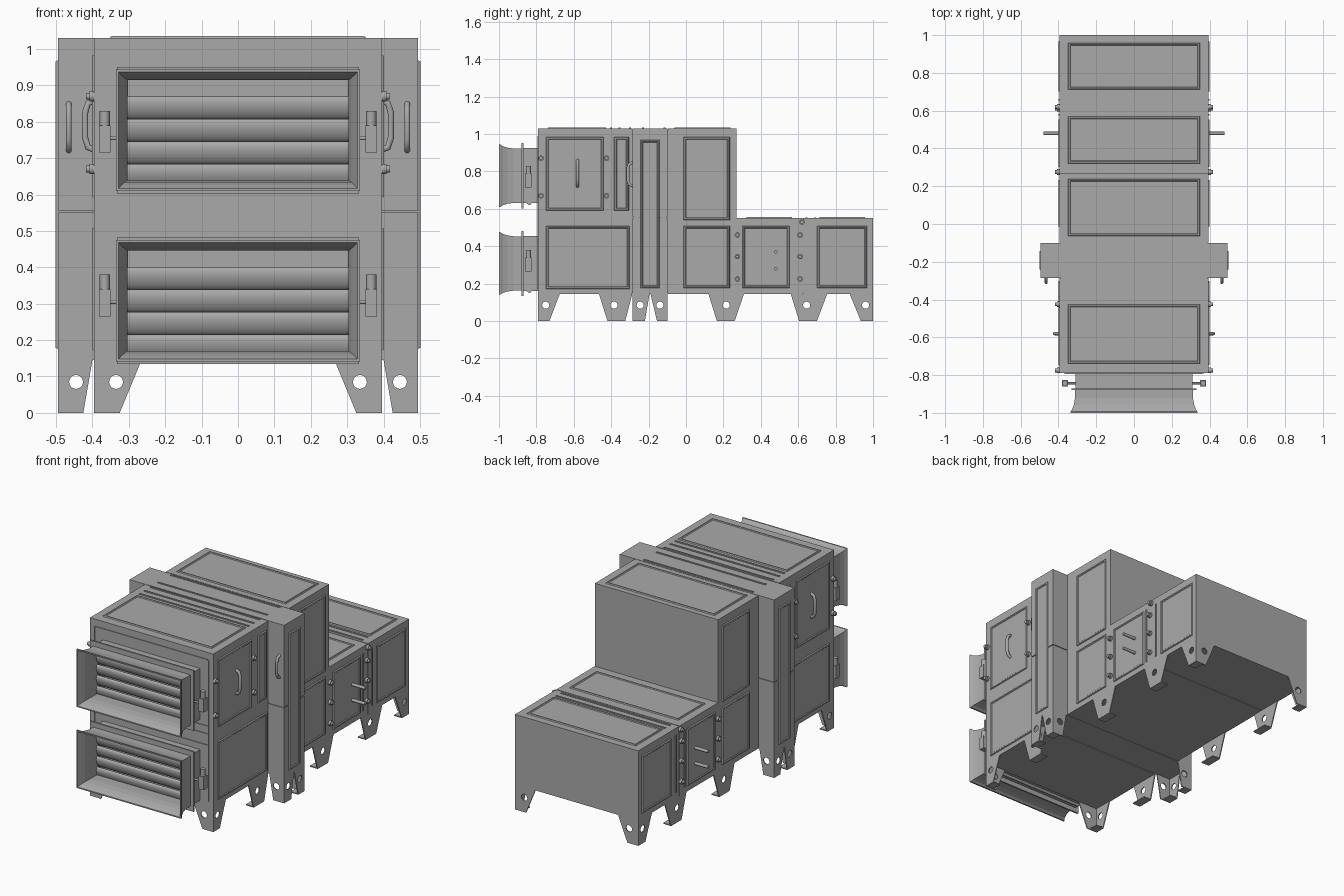
import bpy, bmesh, math
from mathutils import Matrix, Vector

cube = bpy.data.objects.get("Cube")
if cube:
    bpy.data.objects.remove(cube, do_unlink=True)

grey = bpy.data.materials.new("painted grey metal")
grey.use_nodes = True
COLOUR = (0.4, 0.4, 0.4, 1)
grey.diffuse_color = COLOUR
grey.node_tree.nodes["Principled BSDF"].inputs["Base Color"].default_value = COLOUR


def frame(u, v, w, origin):
    """Matrix taking local (u, v, w) to the world."""
    m = Matrix((u, v, w)).transposed().to_4x4()
    m.translation = Vector(origin)
    return m


def finish(name, bm, matrix=Matrix(), smooth=False):
    bmesh.ops.transform(bm, matrix=matrix, verts=bm.verts)
    bmesh.ops.recalc_face_normals(bm, faces=bm.faces)
    me = bpy.data.meshes.new(name)
    bm.to_mesh(me)
    bm.free()
    me.materials.append(grey)
    if smooth:
        me.polygons.foreach_set("use_smooth", [True] * len(me.polygons))
        me.set_sharp_from_angle(angle=math.radians(40))
    ob = bpy.data.objects.new(name, me)
    bpy.context.collection.objects.link(ob)
    return ob


def box(name, x, y, z):
    bm = bmesh.new()
    bmesh.ops.create_cube(bm, size=1)
    size = Matrix.Diagonal((x[1] - x[0], y[1] - y[0], z[1] - z[0], 1))
    centre = Vector((sum(x) / 2, sum(y) / 2, sum(z) / 2))
    return finish(name, bm, Matrix.Translation(centre) @ size)


def loft(name, rings, matrix=Matrix(), caps=True):
    """Join rings of points by quads."""
    bm = bmesh.new()
    loops = [[bm.verts.new(p) for p in ring] for ring in rings]
    for a, b in zip(loops, loops[1:]):
        for i in range(len(a)):
            j = (i + 1) % len(a)
            bm.faces.new((a[i], a[j], b[j], b[i]))
    if caps:
        bm.faces.new(loops[0])
        bm.faces.new(loops[-1])
    return finish(name, bm, matrix)


def panel(name, matrix, u, v):
    """Raised pressed panel with a rim and a slightly sunk centre."""
    rings = []
    for inset, w in ((0, -0.002), (0.004, 0.006), (0.011, 0.006), (0.015, 0.002)):
        a, b, c, d = u[0] + inset, u[1] - inset, v[0] + inset, v[1] - inset
        rings.append([(a, c, w), (b, c, w), (b, d, w), (a, d, w)])
    loft(name, rings, matrix)


def rod(name, points, radius):
    """Round bar along a path."""
    cu = bpy.data.curves.new(name, 'CURVE')
    cu.dimensions = '3D'
    cu.bevel_depth, cu.bevel_resolution, cu.use_fill_caps = radius, 3, True
    sp = cu.splines.new('POLY')
    sp.points.add(len(points) - 1)
    for p, co in zip(sp.points, points):
        p.co = (*co, 1)
    ob = bpy.data.objects.new(name, cu)
    bpy.context.collection.objects.link(ob)
    me = bpy.data.meshes.new_from_object(ob.evaluated_get(bpy.context.evaluated_depsgraph_get()))
    bm = bmesh.new()
    bm.from_mesh(me)
    bpy.data.objects.remove(ob)
    bpy.data.meshes.remove(me)
    finish(name, bm, smooth=True)


def leg_plate(name, matrix, bottom, top, hole):
    """Tapered sheet foot with a round hole."""
    bm = bmesh.new()
    outline = [(bottom[0], 0), (bottom[1], 0), (top[1], LEG), (top[0], LEG)]
    circle = [(hole + 0.019 * math.cos(t * math.pi / 10), 0.085 + 0.019 * math.sin(t * math.pi / 10))
              for t in range(20)]
    edges = []
    for loop in (outline, circle):
        vs = [bm.verts.new((u, v, 0)) for u, v in loop]
        edges += [bm.edges.new((vs[i - 1], vs[i])) for i in range(len(vs))]
    bmesh.ops.triangle_fill(bm, edges=edges, use_beauty=True)
    ext = bmesh.ops.extrude_face_region(bm, geom=bm.faces[:])
    bmesh.ops.translate(bm, vec=(0, 0, -0.006),
                        verts=[e for e in ext["geom"] if isinstance(e, bmesh.types.BMVert)])
    finish(name, bm, matrix)


W, COL, LEG, MID, TOP = 0.395, 0.495, 0.145, 0.55, 1.03
X, Y, Z = Vector((1, 0, 0)), Vector((0, 1, 0)), Vector((0, 0, 1))

# Cabinet modules, with fine seams backed by inner cores
box("front_module", (-W, W), (-0.79, -0.288), (LEG, TOP))
box("exchanger_module", (-W, W), (-0.283, -0.1), (LEG, TOP))
box("rear_upper_module", (-W, W), (-0.097, 0.27), (LEG, TOP))
box("rear_middle_module", (-W, W), (0.268, 0.622), (LEG, MID))
box("rear_end_module", (-W, W), (0.626, 1.0), (LEG, MID))
box("upper_core", (-0.388, 0.388), (-0.7, 0.2), (0.15, 1.024))
box("lower_core", (-0.388, 0.388), (0.2, 0.9), (0.15, 0.544))

# Panels and cross ribs on the roofs
for height, spans in ((TOP, ((-0.74, -0.425), (-0.065, 0.24))), (MID, ((0.32, 0.57), (0.71, 0.96)))):
    roof = frame(X, Y, Z, (0, 0, height))
    for span in spans:
        panel("roof_panel", roof, (-0.35, 0.35), span)
for y, z in ((-0.4, TOP), (-0.355, TOP), (-0.3, TOP), (-0.23, TOP), (-0.115, TOP), (0.645, MID), (0.69, MID)):
    box("roof_rib", (-0.35, 0.35), (y - 0.005, y + 0.005), (z - 0.002, z + 0.004))

# Front rails between the two ducts
for z in (0.49, 0.555, 0.6, 0.985):
    box("front_rail", (-0.36, 0.36), (-0.794, -0.788), (z - 0.005, z + 0.005))

SIDE_PANELS = {
    "access_door": ((-0.75, -0.44), (0.59, 0.985)), "narrow_panel": ((-0.385, -0.305), (0.59, 0.985)),
    "lower_front_panel": ((-0.75, -0.3), (0.17, 0.51)), "upper_rear_panel": ((-0.015, 0.235), (0.54, 0.985)),
    "lower_middle_panel": ((-0.015, 0.235), (0.175, 0.51)), "filter_door": ((0.3, 0.555), (0.175, 0.51)),
    "lower_rear_panel": ((0.7, 0.97), (0.175, 0.51))}
HINGES = [(y, z) for y in (-0.775, -0.425) for z in (0.67, 0.87)]
HINGES += [(y, z) for y in (0.275, 0.61) for z in (0.225, 0.345, 0.46)] + [(0.62, 0.53)]

for s in (1, -1):
    side = frame(Y, Z, X * s, (s * W, 0, 0))
    for name, (u, v) in SIDE_PANELS.items():
        panel(name, side, u, v)
    for y in (0.575, 0.655):
        box("side_rib", sorted((s * 0.39, s * 0.4)), (y, y + 0.008), (0.18, 0.51))
    box("front_corner_trim", sorted((s * 0.362, s * 0.368)), (-0.794, -0.788), (0.17, 0.985))

    # Side column in two stacked halves
    for name, z in (("column_lower", (LEG, 0.551)), ("column_upper", (0.556, TOP))):
        box(name, sorted((s * 0.38, s * COL)), (-0.285, -0.1), z)
    box("column_core", sorted((s * 0.38, s * 0.49)), (-0.28, -0.105), (0.5, 0.6))
    panel("column_panel", frame(Y, Z, X * s, (s * COL, 0, 0)), (-0.245, -0.14), (0.175, 0.97))

    # Hinge knobs: a round base with a smaller cap
    for y, z in HINGES:
        rod("hinge_base", [(s * 0.39, y, z), (s * 0.408, y, z)], 0.015)
        rod("hinge_cap", [(s * 0.4, y, z), (s * 0.418, y, z)], 0.01)

    # Handles and connection stubs
    rod("door_handle", [(s * a, -0.58, z) for a, z in
                        ((0.39, 0.72), (0.412, 0.73), (0.42, 0.755), (0.42, 0.825), (0.412, 0.85), (0.39, 0.86))], 0.009)
    rod("column_handle", [(s * 0.465, y, z) for y, z in
                          ((-0.28, 0.72), (-0.302, 0.73), (-0.31, 0.75), (-0.31, 0.82), (-0.302, 0.84), (-0.28, 0.85))], 0.008)
    for z in (0.28, 0.37):
        rod("pipe_stub", [(s * 0.39, 0.48, z), (s * 0.48, 0.48, z)], 0.009)

    # Damper actuators beside each duct
    for z in (0.265, 0.715):
        box("actuator_box", sorted((s * 0.35, s * 0.382)), (-0.86, -0.825), (z, z + 0.075))
        rod("actuator_knob", [(s * 0.366, -0.843, z + 0.07), (s * 0.366, -0.843, z + 0.115)], 0.014)
        rod("actuator_shaft", [(s * 0.3, -0.843, z + 0.04), (s * 0.36, -0.843, z + 0.04)], 0.006)

    # Legs along the side: bottom span, top span, hole
    for x, bottom, top, hole in (
            (W, (-0.79, -0.73), (-0.79, -0.675), -0.75), (W, (-0.42, -0.325), (-0.465, -0.287), -0.385),
            (COL, (-0.285, -0.22), (-0.285, -0.195), -0.245), (COL, (-0.155, -0.1), (-0.19, -0.1), -0.14),
            (W, (0.165, 0.26), (0.12, 0.31), 0.215), (W, (0.605, 0.7), (0.56, 0.755), 0.645),
            (W, (0.935, 1.0), (0.875, 1.0), 0.96)):
        leg_plate("side_leg", frame(Y, Z, X * s, (s * x, 0, 0)), bottom, top, hole)
        box("foot_pad", sorted((s * x, s * (x - 0.05))), bottom, (0, 0.006))
    # Legs turned around the corners
    for y, d in ((-0.79, -1), (1.0, 1)):
        leg_plate("corner_leg", frame(X * s, Z, Y * d, (0, y, 0)), (0.325, W), (0.265, W), 0.335)
    for y, d in ((-0.285, -1), (-0.1, 1)):
        leg_plate("column_leg", frame(X * s, Z, Y * d, (0, y, 0)), (0.425, COL), (0.4, COL), 0.445)


def rect(y, hx, hz, zc):
    return [(-hx, y, zc - hz), (hx, y, zc - hz), (hx, y, zc + hz), (-hx, y, zc + hz)]


# Flared ducts with flanges and damper blades
for zc in (0.308, 0.777):
    outer = ((-0.785, 0.31, 0.147), (-0.87, 0.31, 0.147), (-0.87, 0.332, 0.174), (-0.88, 0.332, 0.174),
             (-0.88, 0.312, 0.145), (-0.92, 0.312, 0.145), (-0.955, 0.318, 0.15), (-0.98, 0.327, 0.158),
             (-0.992, 0.335, 0.167), (-1.0, 0.335, 0.167))
    inner = ((-1.0, 0.328, 0.16), (-0.98, 0.32, 0.151), (-0.955, 0.311, 0.143), (-0.92, 0.304, 0.138),
             (-0.785, 0.302, 0.138))
    loft("intake_duct", [rect(*r, zc) for r in outer + inner], caps=False)
    for i in range(4):
        bm = bmesh.new()
        bmesh.ops.create_cone(bm, cap_ends=True, segments=20, radius1=1, radius2=1, depth=0.606)
        shape = (Matrix.Translation((0, -0.845, zc - 0.125 + 0.062 * i)) @ Matrix.Rotation(0.35, 4, 'X')
                 @ Matrix.Diagonal((1, 0.016, 0.034, 1)) @ Matrix.Rotation(math.pi / 2, 4, 'Y'))
        finish("damper_blade", bm, shape, smooth=True)
